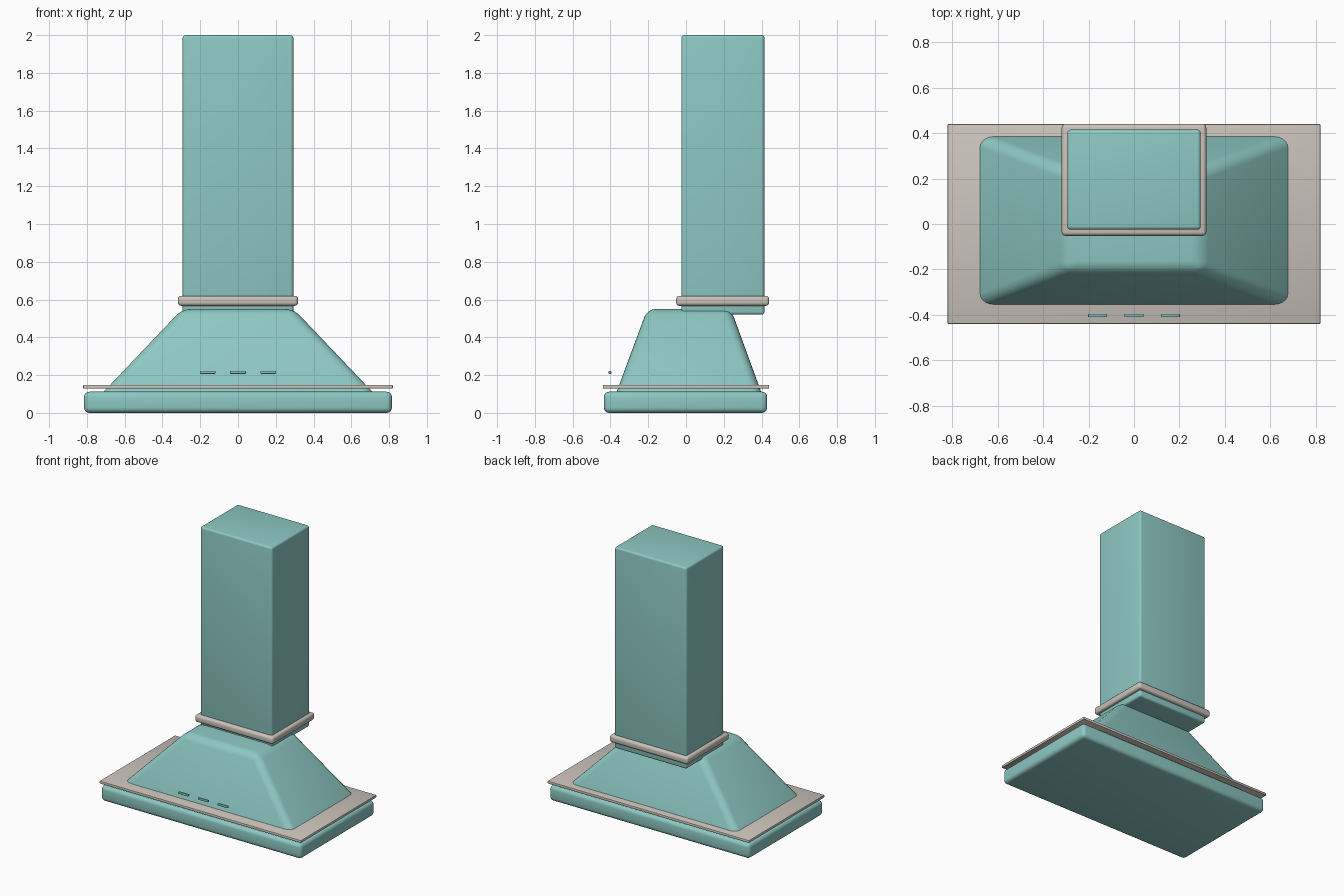
import bpy
import math

cube = bpy.data.objects.get("Cube")
if cube:
    bpy.data.objects.remove(cube, do_unlink=True)


def make_material(name, colour):
    mat = bpy.data.materials.new(name)
    mat.use_nodes = True
    mat.diffuse_color = (*colour, 1)
    mat.node_tree.nodes["Principled BSDF"].inputs["Base Color"].default_value = (*colour, 1)
    return mat


teal = make_material("teal enamel", (0.27, 0.58, 0.55))
beige = make_material("warm grey trim", (0.60, 0.55, 0.50))


def rounded_block(name, mat, bottom, top, z0, z1, radius, segments=4):
    """Block between two rectangles (x0, x1, y0, y1), with rounded edges."""
    verts = []
    for (x0, x1, y0, y1), z in ((bottom, z0), (top, z1)):
        verts += [(x0, y0, z), (x1, y0, z), (x1, y1, z), (x0, y1, z)]
    faces = [(3, 2, 1, 0), (4, 5, 6, 7)]
    faces += [(i, (i + 1) % 4, (i + 1) % 4 + 4, i + 4) for i in range(4)]
    mesh = bpy.data.meshes.new(name)
    mesh.from_pydata(verts, [], faces)
    mesh.materials.append(mat)
    obj = bpy.data.objects.new(name, mesh)
    bpy.context.collection.objects.link(obj)
    bevel = obj.modifiers.new("Rounded edges", "BEVEL")
    bevel.width = radius
    bevel.segments = segments
    bevel.limit_method = "NONE"
    bpy.ops.object.select_all(action="DESELECT")
    obj.select_set(True)
    bpy.context.view_layer.objects.active = obj
    bpy.ops.object.modifier_apply(modifier=bevel.name)
    bpy.ops.object.shade_smooth_by_angle(angle=math.radians(35))
    return obj


def box(name, mat, rect, z0, z1, radius, segments=4):
    return rounded_block(name, mat, rect, rect, z0, z1, radius, segments)


# Base tray and the thin trim plate above it
box("base_tray", teal, (-0.815, 0.815, -0.435, 0.43), 0.005, 0.117, 0.028)
box("trim_plate", beige, (-0.82, 0.82, -0.44, 0.44), 0.128, 0.148, 0.005, 2)

# Sloping hood, its foot sunk into the tray
rounded_block("sloping_hood", teal, (-0.77, 0.77, -0.39, 0.42),
              (-0.295, 0.295, -0.205, 0.238), 0.05, 0.55, 0.045, 5)

# Chimney duct and its collar
box("chimney", teal, (-0.293, 0.293, -0.025, 0.415), 0.52, 2.0, 0.015)
box("chimney_collar", beige, (-0.318, 0.318, -0.052, 0.44), 0.567, 0.62, 0.017)

# Row of control buttons along the front
for i, side in enumerate(("right", "middle", "left")):
    x = (i - 1) * 0.16
    box(f"control_button_{side}", teal, (x - 0.042, x + 0.042, -0.41, -0.395),
        0.207, 0.222, 0.004, 2)

# Stand the tray on the ground
bpy.data.objects["base_tray"].location.z = -0.005
